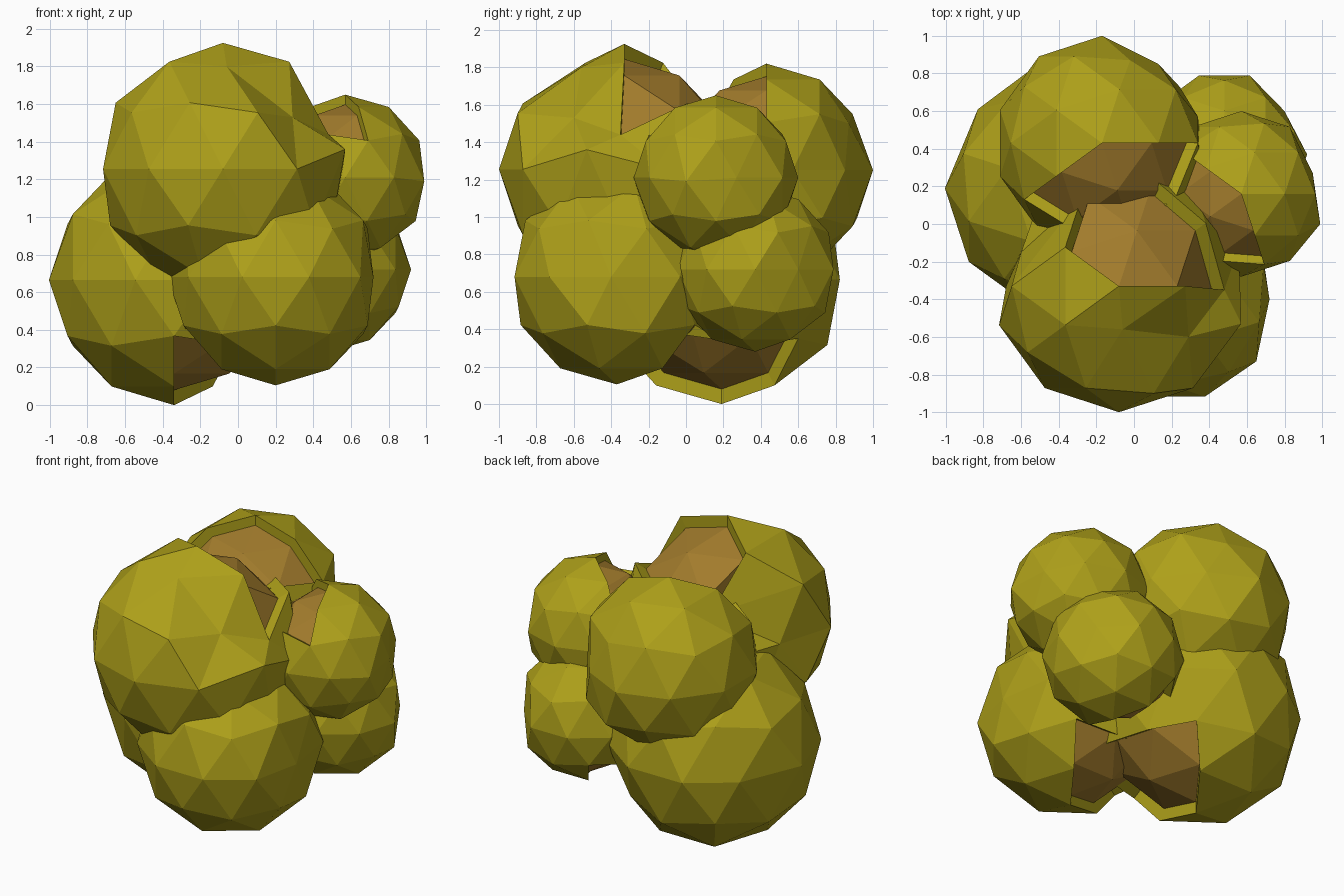
import bpy, bmesh
from math import radians, cos, sin
from mathutils import Matrix, Vector

if "Cube" in bpy.data.objects:
    bpy.data.objects.remove(bpy.data.objects["Cube"])


def material(name, rgb):
    m = bpy.data.materials.new(name)
    m.diffuse_color = (*rgb, 1)
    m.use_nodes = True
    m.node_tree.nodes["Principled BSDF"].inputs["Base Color"].default_value = m.diffuse_color
    return m


YELLOW = material("yellow_skin", (0.42, 0.35, 0.01))
BROWN = material("brown_flesh", (0.36, 0.20, 0.025))


def lump(name, centre, radius, turn, opening, pole, dents):
    """Flat-shaded icosphere with a recessed brown patch of two pole triangles."""
    middle = Vector(centre)
    bm = bmesh.new()
    bmesh.ops.create_icosphere(bm, subdivisions=2, radius=radius,
                               matrix=Matrix.Rotation(radians(turn), 4, 'Z'))
    # Pick the patch at the given pole and heading
    inward = Vector((cos(radians(opening)), sin(radians(opening)), 0))
    patch = []
    for f in bm.faces:
        c = f.calc_center_median()
        at_pole = c.z * pole > 0.45 * radius
        c.z = 0
        if at_pole and c.normalized().dot(inward) > 0.25:
            patch.append(f)
    # Press in the skin where it meets a neighbour
    moves = []
    for old, new in dents:
        p = Vector(old) - middle
        moves.append((min(bm.verts, key=lambda v: (v.co - p).length), Vector(new) - middle))
    for v, co in moves:
        v.co = co
    # Sink the patch towards the centre, leaving a yellow rim
    grown = bmesh.ops.extrude_face_region(bm, geom=patch)["geom"]
    bmesh.ops.delete(bm, geom=[f for f in patch if f.is_valid], context='FACES')
    for g in grown:
        if isinstance(g, bmesh.types.BMVert):
            g.co *= 0.88
        elif isinstance(g, bmesh.types.BMFace):
            g.material_index = 1
    bmesh.ops.recalc_face_normals(bm, faces=bm.faces)
    mesh = bpy.data.meshes.new(name)
    bm.to_mesh(mesh)
    bm.free()
    mesh.materials.append(YELLOW)
    mesh.materials.append(BROWN)
    obj = bpy.data.objects.new(name, mesh)
    obj.location = centre
    bpy.context.collection.objects.link(obj)


# Lumps of the cluster: centre, radius, turn about z, heading and pole of the open side
lumps = {
    "top_front_lump": ((-0.08, -0.33, 1.255), 0.67, 0, 72, 1),
    "top_back_lump": ((-0.17, 0.43, 1.25), 0.57, 0, -72, 1),
    "top_right_lump": ((0.57, 0.16, 1.21), 0.44, 0, 216, 1),
    "bottom_left_lump": ((-0.34, 0.19, 0.665), 0.665, 18, -18, -1),
    "bottom_front_lump": ((0.20, -0.37, 0.68), 0.575, 18, 126, -1),
    "bottom_back_lump": ((0.48, 0.37, 0.72), 0.44, 18, 198, -1),
}

# Dented corners: old position, new position
dents = {
    "top_front_lump": [((0.52, -0.33, 1.555), (0.48, -0.35, 1.44)),
                       ((0.56, -0.54, 1.255), (0.57, -0.53, 1.36)),
                       ((0.38, -0.67, 1.61), (0.29, -0.60, 1.53)),
                       ((0.03, -0.66, 1.825), (-0.06, -0.56, 1.80)),
                       ((-0.565, 0.02, 1.555), (-0.28, 0.14, 1.48)),
                       ((-0.72, -0.13, 1.255), (-0.60, -0.15, 1.255))],
    "top_back_lump": [((0.165, 0.89, 1.25), (0.13, 0.85, 1.25)),
                      ((0.37, 0.61, 1.25), (0.34, 0.57, 1.25)),
                      ((-0.01, 0.915, 1.505), (-0.02, 0.87, 1.50))],
    "top_right_lump": [((0.99, 0.30, 1.21), (0.95, 0.27, 1.21)),
                       ((0.99, 0.02, 1.21), (0.99, 0.00, 1.19))],
    "bottom_left_lump": [((-0.88, 0.58, 0.665), (-0.83, 0.61, 0.665)),
                         ((0.01, 0.67, 0.37), (0.00, 0.60, 0.35))],
    "bottom_front_lump": [((0.775, -0.37, 0.68), (0.72, -0.40, 0.68)),
                          ((0.665, -0.71, 0.68), (0.65, -0.73, 0.68))],
    "bottom_back_lump": [((0.84, 0.63, 0.72), (0.80, 0.60, 0.72))],
}

for name, (centre, r, turn, opening, pole) in lumps.items():
    lump(name, centre, r, turn, opening, pole, dents[name])
